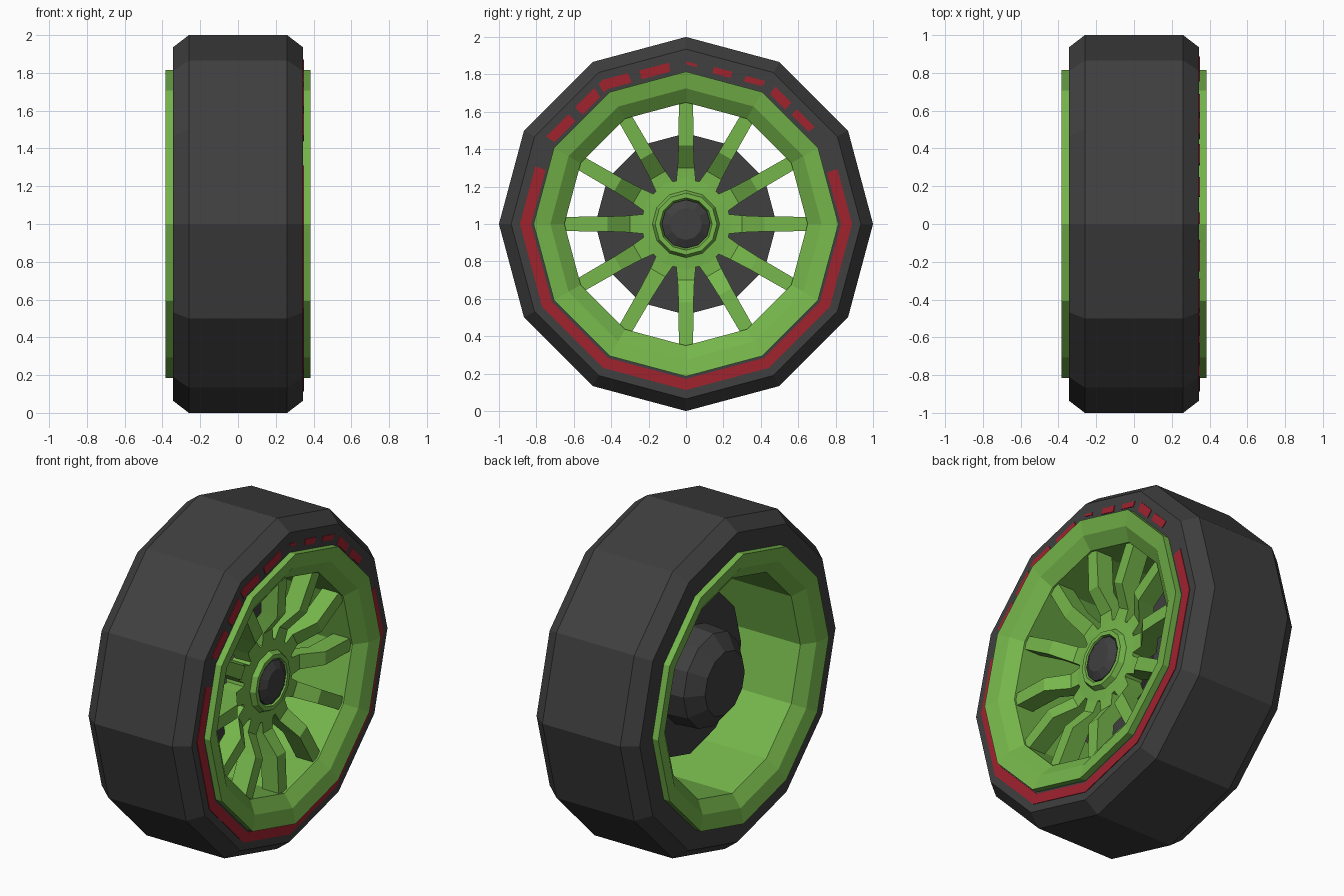
import bpy, bmesh, math

if "Cube" in bpy.data.objects:
    bpy.data.objects.remove(bpy.data.objects["Cube"])

SIDES = 12


def material(name, rgb):
    m = bpy.data.materials.new(name)
    m.diffuse_color = (*rgb, 1)
    m.use_nodes = True
    m.node_tree.nodes["Principled BSDF"].inputs["Base Color"].default_value = m.diffuse_color
    return m


RUBBER = material("dark_grey", (0.05, 0.05, 0.05))
GREEN = material("leaf_green", (0.18, 0.47, 0.07))
RED = material("deep_red", (0.35, 0.016, 0.027))


def point(x, r, deg):
    """Wheel axis runs along x at z = 1; angle measured from the top."""
    a = math.radians(deg)
    return (x, r * math.sin(a), 1 + r * math.cos(a))


def finish(bm, name, mat):
    bmesh.ops.remove_doubles(bm, verts=bm.verts, dist=1e-5)
    bmesh.ops.dissolve_degenerate(bm, edges=bm.edges, dist=1e-5)
    bmesh.ops.recalc_face_normals(bm, faces=bm.faces)
    me = bpy.data.meshes.new(name)
    bm.to_mesh(me)
    bm.free()
    me.materials.append(mat)
    ob = bpy.data.objects.new(name, me)
    bpy.context.collection.objects.link(ob)
    return ob


def lathe(name, profile, mat, closed=True):
    """Revolve (x, radius) points into a 12-sided part."""
    bm = bmesh.new()
    rings = [[bm.verts.new(point(x, r, 360 * i / SIDES)) for i in range(SIDES)]
             for x, r in profile]
    pairs = list(zip(rings, rings[1:])) + ([(rings[-1], rings[0])] if closed else [])
    for a, b in pairs:
        for i in range(SIDES):
            j = (i + 1) % SIDES
            bm.faces.new((a[i], a[j], b[j], b[i]))
    return finish(bm, name, mat)


def facet(r, deg):
    """Radius of the 12-sided outline at any angle."""
    return r * math.cos(math.radians(15)) / math.cos(math.radians(deg % 30 - 15))


def sweep(bm, sections):
    """Join four-point sections into a capped bar."""
    rows = [[bm.verts.new(p) for p in s] for s in sections]
    for a, b in zip(rows, rows[1:]):
        for i in range(4):
            j = (i + 1) % 4
            bm.faces.new((a[i], a[j], b[j], b[i]))
    bm.faces.new(rows[0])
    bm.faces.new(rows[-1])


# Tyre with chamfered shoulders
lathe("tyre", [(-0.345, 0.78), (-0.345, 0.935), (-0.26, 1.0), (0.26, 1.0),
               (0.345, 0.935), (0.345, 0.78)], RUBBER)

# Rim barrel with dished lips on both sides
lip = [(0.33, 0.815), (0.385, 0.815), (0.365, 0.725), (0.31, 0.65)]
lathe("rim", lip + [(-x, r) for x, r in reversed(lip)], GREEN)

# Twelve cranked spokes
bm = bmesh.new()
path = [(0.20, 0.20, 0.055), (0.30, 0.20, 0.045), (0.42, 0.29, 0.04), (0.67, 0.30, 0.038)]
for k in range(SIDES):
    a = math.radians(30 * k)
    s, c = math.sin(a), math.cos(a)
    sections = []
    for r, x, w in path:
        sections.append([(px, r * s + t * c, 1 + r * c - t * s)
                         for px, t in ((x, -w), (x, w), (x - 0.11, w), (x - 0.11, -w))])
    sweep(bm, sections)
finish(bm, "spokes", GREEN)

# Hub plate with raised collar, and dark centre cap
lathe("hub", [(0.08, 0), (0.08, 0.24), (0.20, 0.245), (0.205, 0.18), (0.235, 0.165),
              (0.235, 0.14), (0.20, 0.13), (0.20, 0)], GREEN, False)
lathe("centre_cap", [(0.18, 0), (0.18, 0.13), (0.23, 0.13), (0.255, 0.085), (0.255, 0)],
      RUBBER, False)

# Brake disc and the domed housing behind it
lathe("brake_disc", [(-0.03, 0), (-0.03, 0.485), (0.03, 0.485), (0.03, 0.2),
                     (0.1, 0.2), (0.1, 0)], RUBBER, False)
lathe("axle_housing", [(-0.02, 0), (-0.02, 0.29), (-0.18, 0.28), (-0.26, 0.19),
                       (-0.26, 0)], RUBBER, False)

# Red sidewall stripe: long lower arc, short dashes across the top
bm = bmesh.new()


def stripe(angles, r0, r1):
    sweep(bm, [[point(x, facet(r, d), d) for x, r in
                ((0.343, r0), (0.349, r0), (0.349, r1), (0.343, r1))] for d in angles])


stripe([70] + list(range(90, 271, 30)) + [291], 0.828, 0.888)
for start, end, half in ((-58, -47, .028), (-43.5, -34, .03), (-32, -21, .028),
                         (-17, -6, .025), (0, 4, .008), (10, 17, .018),
                         (22, 29, .016), (33, 41, .025), (44, 53, .022)):
    cuts = [start] + [d for d in (-30, 0, 30) if start < d < end] + [end]
    stripe(cuts, 0.862 - half, 0.862 + half)
finish(bm, "sidewall_stripe", RED)
